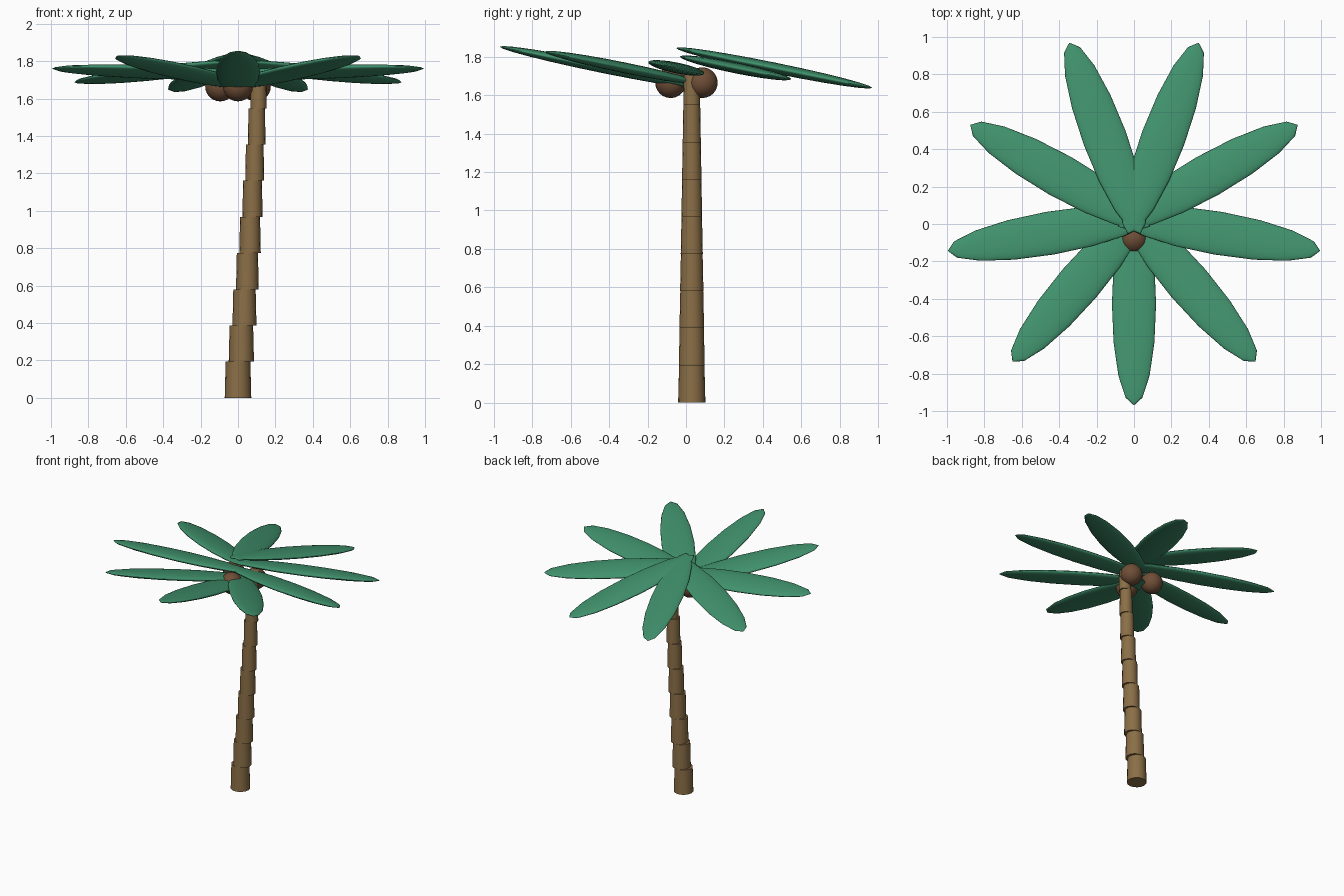
import bpy, math
from mathutils import Matrix, Vector

if "Cube" in bpy.data.objects:
    bpy.data.objects.remove(bpy.data.objects["Cube"])


def material(name, hex_code):
    def lin(c):
        c /= 255
        return c / 12.92 if c <= 0.04045 else ((c + 0.055) / 1.055) ** 2.4
    m = bpy.data.materials.new(name)
    m.diffuse_color = [lin(int(hex_code[i:i + 2], 16)) for i in (0, 2, 4)] + [1]
    m.use_nodes = True
    m.node_tree.nodes["Principled BSDF"].inputs["Base Color"].default_value = m.diffuse_color
    return m


BARK = material("bark", "8b6f47")
LEAF = material("leaf_green", "40916c")
HUSK = material("coconut_brown", "6f4e37")
CENTRE_Y = 0.03


def finish(name, mat, angle=40):
    ob = bpy.context.object
    ob.name = name
    ob.data.materials.append(mat)
    bpy.ops.object.shade_smooth_by_angle(angle=math.radians(angle))
    return ob


# Trunk: nine tapered drums, each stepped further sideways
SEGMENTS, HEIGHT = 9, 0.1935
for i in range(SEGMENTS):
    r = 0.071 - 0.0034 * i
    bpy.ops.mesh.primitive_cone_add(
        vertices=16, radius1=r, radius2=r * 0.93, depth=HEIGHT,
        location=(0.0185 * i - 0.0006 * i * i, CENTRE_Y, (i + 0.5) * HEIGHT))
    finish(f"trunk_segment_{i + 1}", BARK)

# Fronds: flat ellipsoids in a ring, all pitched the same way
PITCH = Matrix.Rotation(math.radians(-11.5), 4, 'X')
for i in range(9):
    a = math.radians(-90 + 40 * i)
    bpy.ops.mesh.primitive_uv_sphere_add(segments=16, ring_count=12, radius=1)
    ob = finish(f"frond_{i + 1}", LEAF, 180)
    spot = Vector((0.456 * math.cos(a), CENTRE_Y + 0.456 * math.sin(a), 1.742))
    ob.matrix_world = (Matrix.Translation(spot) @ PITCH @ Matrix.Rotation(a, 4, 'Z')
                       @ Matrix.Diagonal((0.555, 0.118, 0.028, 1)))

# Coconuts: three around the top of the trunk
for i in range(3):
    a = math.radians(-90 + 120 * i)
    bpy.ops.mesh.primitive_uv_sphere_add(
        segments=16, ring_count=12, radius=0.08,
        location=(0.11 * math.cos(a), CENTRE_Y + 0.11 * math.sin(a), 1.665))
    finish(f"coconut_{i + 1}", HUSK, 180)
